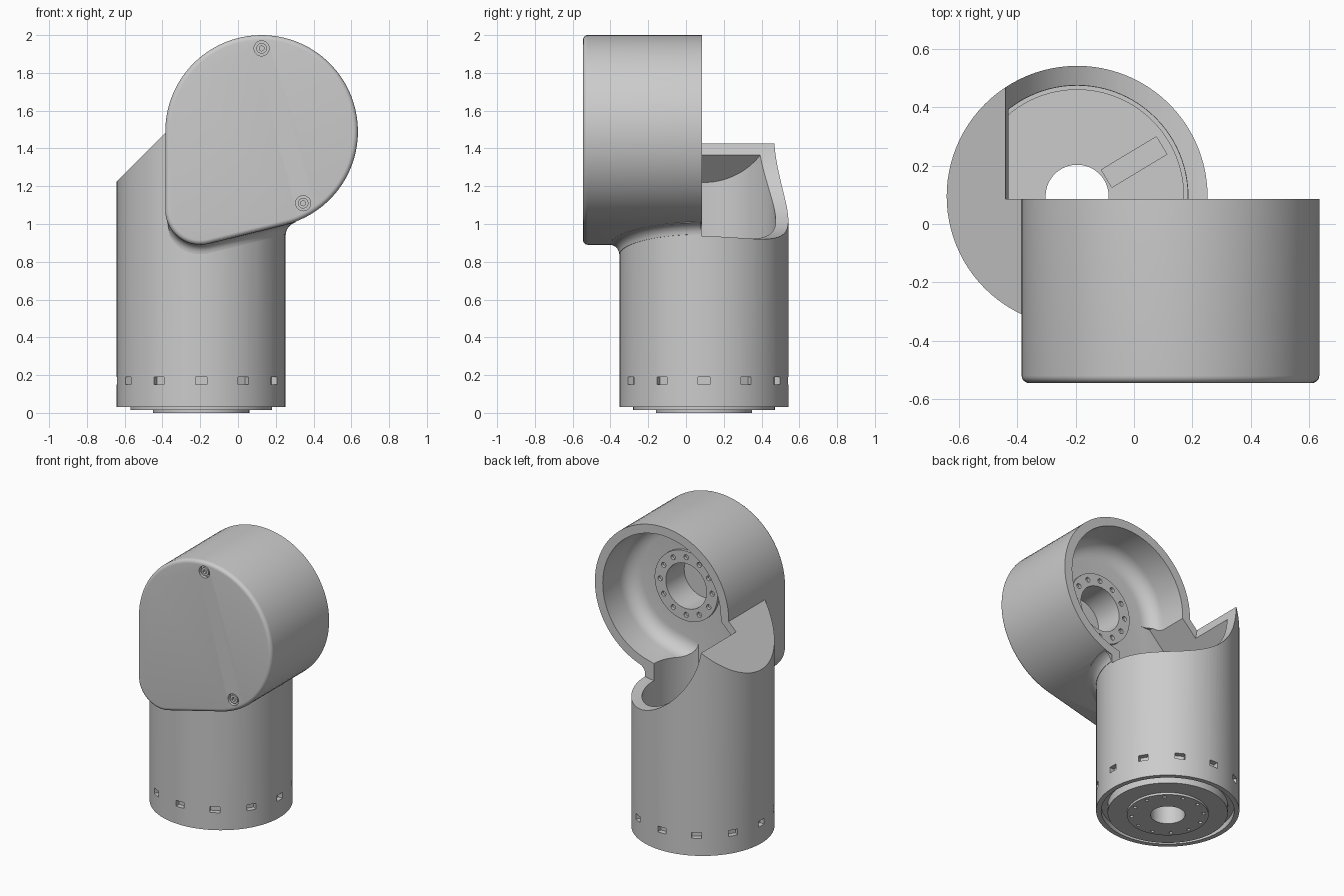
import bpy, bmesh
from math import sin, cos, pi, radians, sqrt
from mathutils import Matrix, Vector

if "Cube" in bpy.data.objects:
    bpy.data.objects.remove(bpy.data.objects["Cube"])

CX, CY, R = -0.195, 0.095, 0.447      # upright tube axis and radius
HX, HZ, HR = 0.125, 1.49, 0.51        # sideways head axis and radius
BACK = 0.085                          # plane of the head opening


def finish(name, bm):
    bmesh.ops.recalc_face_normals(bm, faces=bm.faces[:])
    me = bpy.data.meshes.new(name)
    bm.to_mesh(me)
    bm.free()
    ob = bpy.data.objects.new(name, me)
    bpy.context.collection.objects.link(ob)
    return ob


def loft(name, rings, wrap=False):
    """Skin closed rings of points; cap the ends or join them in a loop."""
    bm = bmesh.new()
    vs = [[bm.verts.new(p) for p in ring] for ring in rings]
    n = len(vs[0])
    for i in range(len(vs) if wrap else len(vs) - 1):
        a, b = vs[i], vs[(i + 1) % len(vs)]
        for j in range(n):
            k = (j + 1) % n
            bm.faces.new((a[j], a[k], b[k], b[j]))
    if not wrap:
        bm.faces.new(vs[0])
        bm.faces.new(vs[-1])
    return finish(name, bm)


def solids(name, rods=(), boxes=()):
    """Rods are (matrix, radius, length, sides); boxes are (matrix, size)."""
    bm = bmesh.new()
    for m, r, length, sides in rods:
        bmesh.ops.create_cone(bm, cap_ends=True, segments=sides, radius1=r,
                              radius2=r, depth=length, matrix=m)
    for m, size in boxes:
        bmesh.ops.create_cube(bm, size=1, matrix=m @ Matrix.Diagonal((*size, 1)))
    return finish(name, bm)


def boolean(ob, other, op='DIFFERENCE'):
    mod = ob.modifiers.new("cut", 'BOOLEAN')
    mod.operation, mod.solver, mod.object = op, 'EXACT', other
    bpy.context.view_layer.objects.active = ob
    bpy.ops.object.modifier_apply(modifier=mod.name)
    bpy.data.objects.remove(other)


def slice_off(ob, co, no):
    """Remove everything on the normal side of a plane and cap it."""
    bm = bmesh.new()
    bm.from_mesh(ob.data)
    geom = bm.verts[:] + bm.edges[:] + bm.faces[:]
    res = bmesh.ops.bisect_plane(bm, geom=geom, plane_co=co, plane_no=no, clear_outer=True)
    edges = [e for e in res['geom_cut'] if isinstance(e, bmesh.types.BMEdge)]
    bmesh.ops.holes_fill(bm, edges=edges, sides=0)
    bmesh.ops.recalc_face_normals(bm, faces=bm.faces[:])
    bm.to_mesh(ob.data)
    bm.free()


def at(x, y, z):
    return Matrix.Translation((x, y, z))


def along_y(x, y, z):
    return at(x, y, z) @ Matrix.Rotation(pi / 2, 4, 'X')


def spoke(angle, r, z):
    return at(CX, CY, z) @ Matrix.Rotation(angle, 4, 'Z') @ at(r, 0, 0)


def head_ring(y, off):
    """Teardrop outline: hull of the big circle and the small lower corner circle."""
    pts = []
    for cx, cz, r, a0, a1, n in ((HX, HZ, HR, -76.2, 180, 60), (-0.2, 1.075, 0.185, 180, 283.8, 20)):
        for i in range(n + 1):
            a = radians(a0 + (a1 - a0) * i / n)
            pts.append((cx + (r - off) * cos(a), y, cz + (r - off) * sin(a)))
    return pts


def head_bottom(x):
    if x < -0.156:
        return 1.075 - sqrt(max(0, 0.185 ** 2 - (x + 0.2) ** 2))
    return 0.895 + (x + 0.156) * 0.2456


arc = [i * pi / 12 for i in range(7)]

# upright tube with stepped mounting foot and bore
foot = [(.108, 0), (.255, 0), (.255, .015), (.375, .015), (.375, .07), (.415, .07),
        (.415, .03), (R, .03), (R, 1.5), (.108, 1.5)]
body = loft("joint_housing", [[(CX + r * cos(a), CY + r * sin(a), z) for r, z in foot]
            for a in (2 * pi * i / 96 for i in range(96))], wrap=True)
slope = solids("slope_cutter", boxes=[(at(CX, CY, CX + 1.868) @ Matrix.Rotation(-pi / 4, 4, 'Y')
               @ at(0, 0, 1), (4, 2, 2))])
boolean(body, slope)
boolean(body, solids("saddle_cutter", [(along_y(HX, BACK + 0.5, HZ), 0.57, 1.0, 96)]))

# sideways head with rounded front edge
head = loft("head", [head_ring(-.545 + .025 * (1 - sin(a)), .025 * (1 - cos(a))) for a in reversed(arc)]
            + [head_ring(BACK, 0)])
boolean(body, head, 'UNION')

# blend between tube and underside of head
section = [(-.03, .03), (-.03, -.05)] + [(.052 - .05 * cos(a), -.05 + .05 * sin(a)) for a in arc] + [(.052, .03)]
blend = []
for i in range(41):
    a = radians(-112 + 110 * i / 40)
    ring = []
    for dr, dz in section:
        x = CX + (R + dr) * cos(a)
        ring.append((x, CY + (R + dr) * sin(a), head_bottom(x) + dz))
    blend.append(ring)
boolean(body, loft("blend", blend), 'UNION')

# hollow interior of head and tube
boolean(body, loft("head_cavity", [head_ring(-.2 + .1 * (1 - cos(a)), .06 + .1 * (1 - sin(a))) for a in arc]
                   + [head_ring(0.3, .06)]))
upper = solids("upper_cavity", [(at(CX, CY, 0.95), .38, 1.1, 96)])
slice_off(upper, Vector((0, 0, 1.795)), Vector((-1, 0, 1)))
slice_off(upper, Vector((0, -0.2, 0)), Vector((0, -1, 0)))
boolean(body, upper)
boolean(body, solids("lower_cavity", [(at(CX, CY, 0.56), .379, 0.54, 96)]))

# locking windows, floor slot and foot screw holes
turns = [i * pi / 6 for i in range(12)]
boolean(body, solids("windows", boxes=[(spoke(a, R, .17), (.07, .062, .04)) for a in turns]))
boolean(body, solids("floor_slot", boxes=[(spoke(radians(31), .228, .29), (.22, .07, .04))]))
boolean(body, solids("foot_holes", [(spoke(a + .26, .225, 0), .012, .06, 12) for a in turns]))

# blind bore in head and counterbored front screws
boolean(body, solids("head_bore", [(along_y(HX, -.28, HZ), .155, .2, 48)]))
screws = [(.125, 1.93), (.345, 1.11)]
boolean(body, solids("screw_recesses", [(along_y(x, -.545, z), .04, .05, 32) for x, z in screws]))

# drilled flange ring inside the head
flange = solids("head_flange", [(along_y(HX, -.195, HZ), .24, .03, 64)])
boolean(flange, solids("flange_holes", [(along_y(HX, -.195, HZ), .155, .2, 48)] +
        [(along_y(HX + .198 * cos(a), -.18, HZ + .198 * sin(a)), .017, .045, 16) for a in turns]))

# socket screws
parts = [body, flange]
for i, (x, z) in enumerate(screws):
    s = solids("front_screw_%d" % (i + 1), [(along_y(x, -.525, z), .028, .03, 24)])
    boolean(s, solids("socket", [(along_y(x, -.545, z), .014, .04, 6)]))
    parts.append(s)

# step around the tube floor
step = [(.365, .28), (.39, .28), (.39, .32), (.365, .32)]
parts.append(loft("floor_step", [[(CX + r * cos(a), CY + r * sin(a), z) for r, z in step]
             for a in (2 * pi * i / 96 for i in range(96))], wrap=True))

for ob in parts:
    bpy.ops.object.select_all(action='DESELECT')
    ob.select_set(True)
    bpy.context.view_layer.objects.active = ob
    bpy.ops.object.shade_smooth_by_angle(angle=radians(30))
